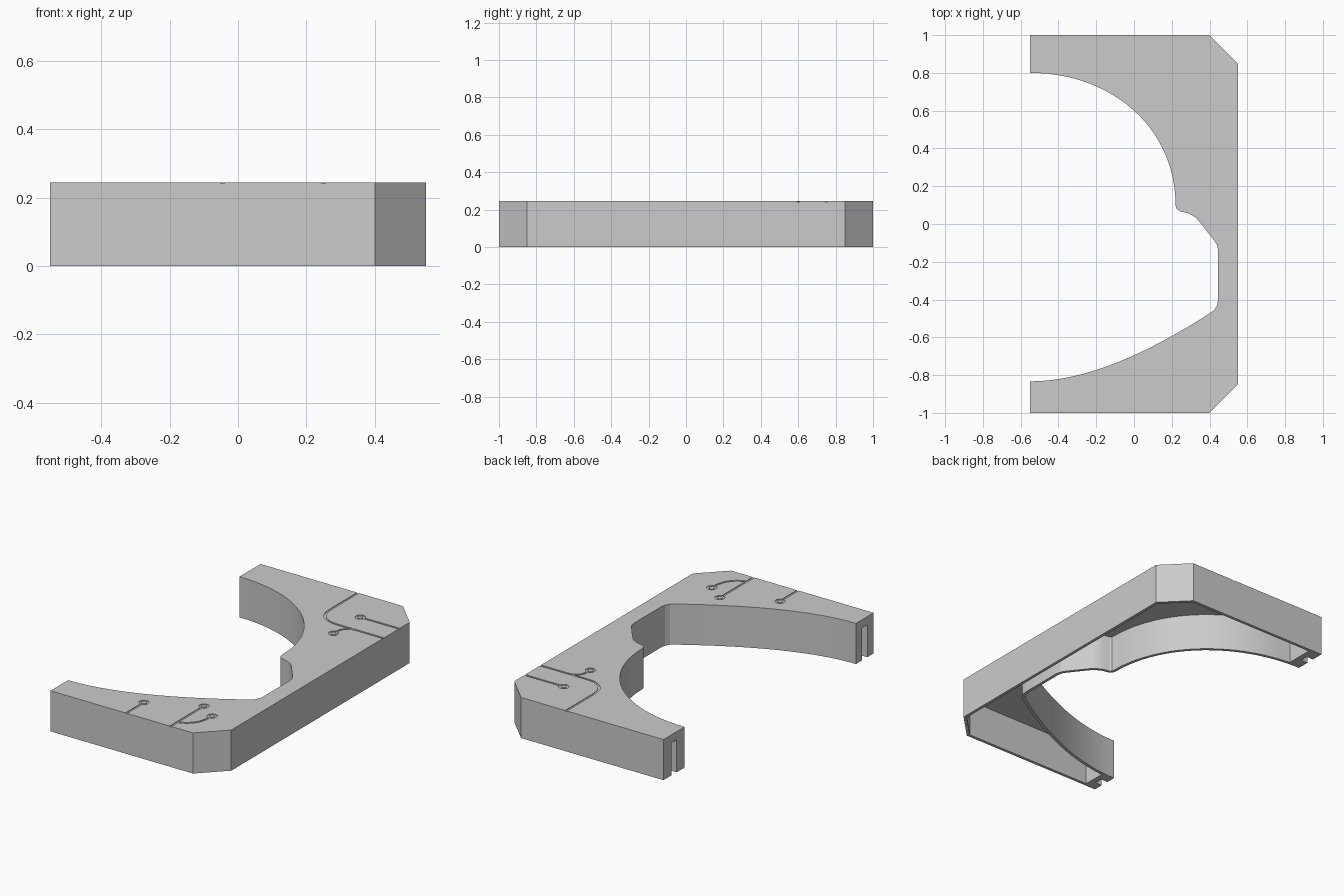
import bpy
import bmesh
import math
from mathutils import Vector

if "Cube" in bpy.data.objects:
    bpy.data.objects.remove(bpy.data.objects["Cube"], do_unlink=True)

HEIGHT, WALL, ROOF = 0.245, 0.018, 0.022
GROOVE_FLOOR, GROOVE_HALF = HEIGHT - 0.004, 0.006

grey = bpy.data.materials.new("plain_grey")
grey.use_nodes = True
grey.diffuse_color = (0.6, 0.6, 0.6, 1)
grey.node_tree.nodes["Principled BSDF"].inputs["Base Color"].default_value = (0.6, 0.6, 0.6, 1)


def finish(name, bm):
    bmesh.ops.recalc_face_normals(bm, faces=bm.faces[:])
    mesh = bpy.data.meshes.new(name)
    bm.to_mesh(mesh)
    bm.free()
    mesh.materials.append(grey)
    ob = bpy.data.objects.new(name, mesh)
    bpy.context.collection.objects.link(ob)
    return ob


def prism(name, outline, z0, z1):
    bm = bmesh.new()
    low = [bm.verts.new((p[0], p[1], z0)) for p in outline]
    high = [bm.verts.new((p[0], p[1], z1)) for p in outline]
    bm.faces.new(low)
    bm.faces.new(high)
    for i in range(len(low)):
        j = (i + 1) % len(low)
        bm.faces.new((low[i], low[j], high[j], high[i]))
    return finish(name, bm)


def bezier(a, b, c, d, n):
    a, b, c, d = map(Vector, (a, b, c, d))
    ts = [i / n for i in range(n + 1)]
    return [a * (1 - t) ** 3 + b * 3 * t * (1 - t) ** 2 + c * 3 * t * t * (1 - t) + d * t ** 3
            for t in ts]


def side_offsets(points, closed):
    """Mitred left-hand offset direction at every point of a path."""
    result, n = [], len(points)
    for i, p in enumerate(points):
        before = points[i - 1] if closed or i else None
        after = points[(i + 1) % n] if closed or i < n - 1 else None
        d1 = (p - before).normalized() if before is not None else (after - p).normalized()
        d2 = (after - p).normalized() if after is not None else d1
        n1, n2 = Vector((-d1.y, d1.x)), Vector((-d2.y, d2.x))
        result.append((n1 + n2) / (1 + n1.dot(n2)))
    return result


def groove(name, points, closed=False):
    """Square channel cutter swept along a flat path."""
    points = [Vector(p) for p in points]
    bm = bmesh.new()
    rings = []
    for p, o in zip(points, side_offsets(points, closed)):
        corners = ((-1, GROOVE_FLOOR), (1, GROOVE_FLOOR), (1, HEIGHT + 0.03), (-1, HEIGHT + 0.03))
        rings.append([bm.verts.new((*(p + o * s * GROOVE_HALF), z)) for s, z in corners])
    pairs = list(zip(rings, rings[1:]))
    if closed:
        pairs.append((rings[-1], rings[0]))
    else:
        bm.faces.new(rings[0])
        bm.faces.new(rings[-1])
    for a, b in pairs:
        for k in range(4):
            m = (k + 1) % 4
            bm.faces.new((a[k], a[m], b[m], b[k]))
    return finish(name, bm)


def box(name, x0, x1, y0, y1, z0, z1):
    return prism(name, [(x0, y0), (x1, y0), (x1, y1), (x0, y1)], z0, z1)


# Outline, counter-clockwise: chamfered outside, then the curved inner edge
outside = [(-0.55, -1), (0.4, -1), (0.55, -0.85), (0.55, 0.85), (0.4, 1), (-0.55, 1)]
upper_arc = bezier((-0.55, 0.8), (-0.12, 0.8), (0.22, 0.51), (0.22, 0.1), 24)
step = [(0.226, 0.08), (0.245, 0.067), (0.29, 0.056), (0.325, 0.036), (0.35, 0.008),
        (0.425, -0.088), (0.44, -0.112), (0.445, -0.14), (0.445, -0.4), (0.44, -0.43),
        (0.425, -0.456)]
lower_arc = bezier((0.39, -0.48), (0.13, -0.645), (-0.22, -0.833), (-0.55, -0.833), 24)
outline = [Vector(p) for p in outside] + upper_arc + [Vector(p) for p in step] + lower_arc

frame = prism("frame_shell", outline, 0, HEIGHT)

# Hollow underside, stopping short of the solid arm ends
hollow = [p + o * WALL for p, o in zip(outline, side_offsets(outline, True))]
hollow = [(max(p.x, -0.47), p.y) for p in hollow]
cutters = [prism("hollow_cutter", hollow, -0.05, HEIGHT - ROOF)]

# Slots in the arm ends
for y in (0.9, -0.916):
    cutters.append(box("slot_cutter", -0.6, -0.505, y - 0.025, y + 0.025, -0.05, 0.195))

# Circuit-like grooves on the top
R = 0.022
cutters += [
    groove("front_short_groove", [(-0.045, -1.03), (-0.045, -0.83 - R)]),
    groove("front_long_groove", [(0.25, -1.03), (0.25, -0.68 - R)]),
    groove("front_branch_groove",
           bezier((0.25, -0.935), (0.32, -0.915), (0.36, -0.86), (0.36, -0.76 - R), 10)),
    groove("back_short_groove", [(0.58, 0.75), (0.29 + R, 0.75)]),
    groove("back_long_groove", [(0.1, 1.03)]
           + bezier((0.1, 0.74), (0.1, 0.65), (0.15, 0.6), (0.24, 0.6), 10) + [(0.58, 0.6)]),
    groove("back_branch_groove",
           bezier((0.38, 0.6), (0.32, 0.6), (0.29, 0.57), (0.29, 0.495 + R), 10)),
]
for cx, cy in ((-0.045, -0.83), (0.25, -0.68), (0.36, -0.76), (0.29, 0.75), (0.29, 0.495)):
    circle = [(cx + R * math.cos(k * math.tau / 24), cy + R * math.sin(k * math.tau / 24))
              for k in range(24)]
    cutters.append(groove("ring_groove", circle, closed=True))

# Cut everything out of the shell
bpy.ops.object.select_all(action="DESELECT")
bpy.context.view_layer.objects.active = frame
frame.select_set(True)
for cutter in cutters:
    mod = frame.modifiers.new("cut", "BOOLEAN")
    mod.operation = "DIFFERENCE"
    mod.solver = "EXACT"
    mod.object = cutter
    bpy.ops.object.modifier_apply(modifier=mod.name)
    bpy.data.objects.remove(cutter, do_unlink=True)

bpy.ops.object.shade_smooth_by_angle(angle=math.radians(20))
